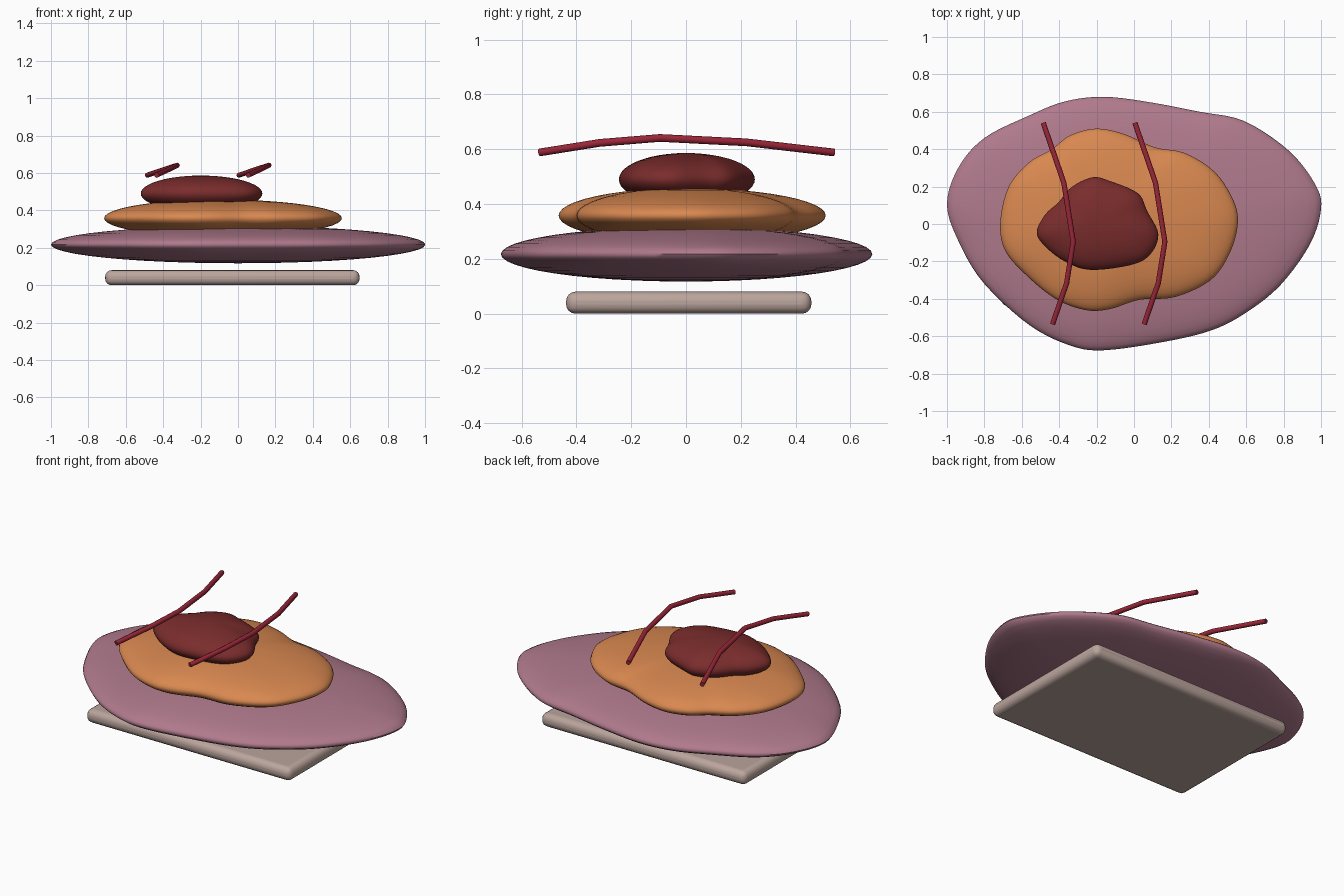
import bpy
import bmesh
import math
from mathutils import Vector

default = bpy.data.objects.get("Cube")
if default:
    bpy.data.objects.remove(default, do_unlink=True)


def make_material(name, hex_colour):
    channels = [int(hex_colour[i:i + 2], 16) / 255 for i in (0, 2, 4)]
    linear = [c / 12.92 if c <= 0.04 else ((c + 0.055) / 1.055) ** 2.4 for c in channels]
    mat = bpy.data.materials.new(name)
    mat.use_nodes = True
    mat.diffuse_color = (*linear, 1)
    mat.node_tree.nodes["Principled BSDF"].inputs["Base Color"].default_value = (*linear, 1)
    return mat


def add_mesh(name, bm, material):
    bmesh.ops.recalc_face_normals(bm, faces=bm.faces)
    mesh = bpy.data.meshes.new(name)
    bm.to_mesh(mesh)
    bm.free()
    mesh.materials.append(material)
    obj = bpy.data.objects.new(name, mesh)
    bpy.context.collection.objects.link(obj)
    return obj


def smooth(obj, degrees):
    bpy.ops.object.select_all(action="DESELECT")
    obj.select_set(True)
    bpy.context.view_layer.objects.active = obj
    bpy.ops.object.shade_smooth_by_angle(angle=math.radians(degrees))


def smooth_outline(points, steps=5):
    """Closed Catmull-Rom curve through the points."""
    pts = [Vector(p) for p in points]
    n = len(pts)
    result = []
    for i in range(n):
        a, b, c, d = (pts[(i + k) % n] for k in (-1, 0, 1, 2))
        for s in range(steps):
            t = s / steps
            result.append(b + (c - a) * t / 2
                          + (a - b * 2.5 + c * 2 - d / 2) * t ** 2
                          + ((b - c) * 3 + d - a) * t ** 3 / 2)
    return result


def pebble(name, outline, centre, z, half_height, material, rings=24):
    """Flattened ellipsoid whose equator follows a wavy outline."""
    bm = bmesh.new()
    centre = Vector(centre)
    rim = smooth_outline(outline)
    loops = []
    for r in range(1, rings):
        angle = math.pi * (r / rings - 0.5)
        height = z + half_height * math.sin(angle)
        loops.append([bm.verts.new((*centre.lerp(p, math.cos(angle)), height)) for p in rim])
    n = len(rim)
    for low, high in zip(loops, loops[1:]):
        for i in range(n):
            j = (i + 1) % n
            bm.faces.new((low[i], low[j], high[j], high[i]))
    for loop, side in ((loops[0], -1), (loops[-1], 1)):
        pole = bm.verts.new((*centre, z + side * half_height))
        for i in range(n):
            bm.faces.new((loop[i], loop[(i + 1) % n], pole))
    smooth(add_mesh(name, bm, material), 60)


stone = make_material("pale stone", "BBA59D")
mauve = make_material("mauve", "B07A8C")
orange = make_material("orange", "D98850")
maroon = make_material("maroon", "7A2C2C")
crimson = make_material("crimson", "9A2638")

# Rounded base slab
bm = bmesh.new()
bmesh.ops.create_cube(bm, size=1)
bmesh.ops.scale(bm, vec=(1.36, 0.895, 0.08), verts=bm.verts)
bmesh.ops.translate(bm, vec=(-0.03, 0.01, 0.04), verts=bm.verts)
slab = add_mesh("base_slab", bm, stone)
bevel = slab.modifiers.new("rounded edges", "BEVEL")
bevel.width = 0.034
bevel.segments = 4
smooth(slab, 35)

# Three stacked pebbles, each with its own wavy outline
pebble("lower_pebble", [
    (1, 0.08), (0.97, 0.21), (0.83, 0.39), (0.59, 0.55), (0.35, 0.6), (0.09, 0.65),
    (-0.16, 0.68), (-0.37, 0.655), (-0.56, 0.58), (-0.8, 0.46), (-0.94, 0.3),
    (-1, 0.1), (-0.93, -0.11), (-0.8, -0.32), (-0.56, -0.54), (-0.34, -0.65),
    (-0.16, -0.675), (0.16, -0.63), (0.41, -0.57), (0.59, -0.48), (0.78, -0.33),
    (0.94, -0.11)], (0, 0), 0.217, 0.1, mauve)

pebble("middle_pebble", [
    (0.555, 0), (0.53, 0.13), (0.43, 0.28), (0.27, 0.38), (0.11, 0.41), (-0.05, 0.48),
    (-0.2, 0.51), (-0.34, 0.475), (-0.44, 0.4), (-0.56, 0.33), (-0.67, 0.2),
    (-0.715, 0.01), (-0.69, -0.14), (-0.58, -0.27), (-0.42, -0.4), (-0.26, -0.46),
    (-0.13, -0.455), (0.03, -0.405), (0.22, -0.39), (0.41, -0.3), (0.51, -0.16)],
    (-0.1, 0), 0.358, 0.1, orange)

pebble("upper_pebble", [
    (0.13, -0.055), (0.07, 0.07), (0.02, 0.165), (-0.13, 0.23), (-0.22, 0.25),
    (-0.33, 0.2), (-0.405, 0.115), (-0.475, 0.05), (-0.52, -0.045), (-0.475, -0.12),
    (-0.37, -0.2), (-0.235, -0.245), (-0.02, -0.22), (0.085, -0.165)],
    (-0.2, 0), 0.49, 0.096, maroon)

# Two matching bent rods above the stack
path = [(-0.485, 0.54, 0.588), (-0.375, 0.22, 0.625), (-0.325, -0.095, 0.641),
        (-0.36, -0.315, 0.623), (-0.435, -0.535, 0.588)]
for name, shift in (("right_rod", 0), ("left_rod", 0.49)):
    curve = bpy.data.curves.new(name, "CURVE")
    curve.dimensions = "3D"
    curve.bevel_depth = 0.014
    curve.bevel_resolution = 2
    curve.use_fill_caps = True
    spline = curve.splines.new("POLY")
    spline.points.add(len(path) - 1)
    for point, (x, y, z) in zip(spline.points, path):
        point.co = (x + shift, y, z, 1)
    curve.materials.append(crimson)
    bpy.context.collection.objects.link(bpy.data.objects.new(name, curve))
